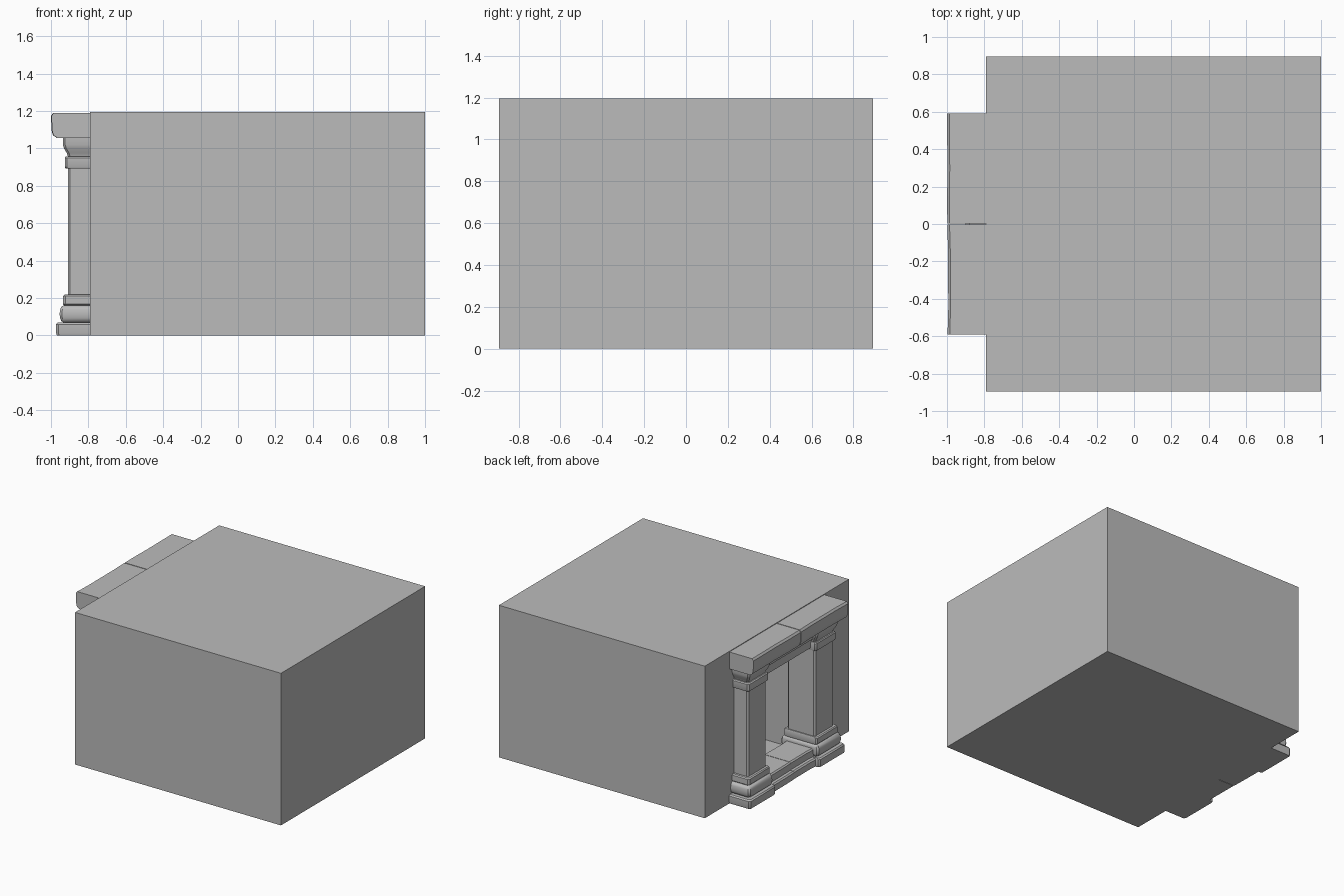
import bpy
import bmesh
import math
import random

random.seed(4)
WALL_X = -0.79   # outer face of the chamber, centre line of the doorway

cube = bpy.data.objects.get("Cube")
if cube:
    bpy.data.objects.remove(cube, do_unlink=True)

stone = bpy.data.materials.new("grey stone")
stone.use_nodes = True
stone.diffuse_color = (0.5, 0.5, 0.5, 1)
shader = next(n for n in stone.node_tree.nodes if n.type == "BSDF_PRINCIPLED")
shader.inputs["Base Color"].default_value = (0.5, 0.5, 0.5, 1)


def finish(bm, name, smooth=False):
    bmesh.ops.recalc_face_normals(bm, faces=bm.faces)
    mesh = bpy.data.meshes.new(name)
    bm.to_mesh(mesh)
    bm.free()
    mesh.materials.append(stone)
    obj = bpy.data.objects.new(name, mesh)
    bpy.context.collection.objects.link(obj)
    if smooth:
        bpy.ops.object.select_all(action="DESELECT")
        obj.select_set(True)
        bpy.context.view_layer.objects.active = obj
        bpy.ops.object.shade_smooth_by_angle(angle=math.radians(35))
    return obj


def box(name, x, y, z):
    bm = bmesh.new()
    bmesh.ops.create_cube(bm, size=1)
    for v in bm.verts:
        for i, (lo, hi) in enumerate((x, y, z)):
            v.co[i] = lo + (v.co[i] + 0.5) * (hi - lo)
    return finish(bm, name)


def loft(name, rings, smooth=False):
    """Join equal rings of points into a closed solid."""
    bm = bmesh.new()
    loops = [[bm.verts.new(p) for p in ring] for ring in rings]
    n = len(loops[0])
    for a, b in zip(loops, loops[1:]):
        for i in range(n):
            j = (i + 1) % n
            bm.faces.new((a[i], a[j], b[j], b[i]))
    bm.faces.new(loops[0])
    bm.faces.new(loops[-1])
    return finish(bm, name, smooth)


def chamfered(x0, x1, y0, y1, z, c=0.012):
    return [(x0 + c, y0, z), (x1 - c, y0, z), (x1, y0 + c, z), (x1, y1 - c, z),
            (x1 - c, y1, z), (x0 + c, y1, z), (x0, y1 - c, z), (x0, y0 + c, z)]


# Chamber with a recess behind the doorway
chamber = box("chamber", (WALL_X, 1), (-0.895, 0.895), (0, 1.195))
cutter = box("recess_cutter", (-0.9, 0.55), (-0.42, 0.42), (0.01, 0.96))
cutter.hide_render = True
cut = chamber.modifiers.new("recess", "BOOLEAN")
cut.operation = "DIFFERENCE"
cut.object = cutter
cut.solver = "EXACT"
bpy.context.view_layer.objects.active = chamber
bpy.ops.object.modifier_apply(modifier=cut.name)
bpy.data.objects.remove(cutter, do_unlink=True)

# Pillar outline: (outset from the shaft, height)
pillar_profile = [(0.058, 0), (0.062, 0.012), (0.062, 0.06), (0.054, 0.07), (0.035, 0.07)]
for k in range(7):
    a = math.pi * (k / 6 - 0.5)
    pillar_profile.append((0.024 + 0.02 * math.cos(a), 0.115 + 0.045 * math.sin(a)))
pillar_profile += [(0.018, 0.16), (0.025, 0.167), (0.025, 0.21), (0.018, 0.218), (0, 0.218),
                   (0, 0.893), (0.012, 0.893), (0.016, 0.9), (0.016, 0.95), (0.01, 0.958),
                   (0, 0.958), (0.005, 0.975), (0.02, 1.0), (0.026, 1.02), (0.026, 1.06)]

for side, name in ((1, "left_pillar"), (-1, "right_pillar")):
    rings = []
    for out, z in pillar_profile:
        y0, y1 = 0.30 - out * 0.5, 0.53 + out
        ring = chamfered(WALL_X - 0.12 - out, WALL_X + 0.12 + out, y0, y1, z)
        rings.append([(x, side * y, h) for x, y, h in ring])
    loft(name, rings, smooth=True)


def worn_beam(name, profile, y0, y1, wear, steps=4):
    """Sweep a half profile, mirrored over the wall line, along y with worn edges."""
    rings = []
    for k in range(steps + 1):
        y = y0 + (y1 - y0) * k / steps
        d = random.uniform(0, wear)
        front = [(WALL_X - r + d, y, z) for r, z in profile]
        back = [(WALL_X + r - d, y, z) for r, z in reversed(profile)]
        rings.append(front + back)
    loft(name, rings)


# Lintel of two worn blocks
lintel_profile = [(0.18, 1.057), (0.20, 1.07), (0.208, 1.10), (0.21, 1.175), (0.198, 1.19)]
worn_beam("left_lintel_block", lintel_profile, 0.003, 0.59, 0.008)
worn_beam("right_lintel_block", lintel_profile, -0.59, -0.003, 0.008)

# Header and moulding above the opening
box("header", (WALL_X - 0.09, WALL_X + 0.09), (-0.32, 0.32), (0.91, 1.07))
box("header_moulding", (WALL_X - 0.11, WALL_X + 0.11), (-0.32, 0.32), (0.985, 1.06))

# Stepped threshold of two worn blocks
sill_profile = [(0.15, 0), (0.155, 0.01), (0.155, 0.055), (0.145, 0.065),
                (0.125, 0.068), (0.125, 0.12), (0.115, 0.13)]
worn_beam("left_threshold_block", sill_profile, 0.002, 0.32, 0.01, 3)
worn_beam("right_threshold_block", sill_profile, -0.32, -0.002, 0.01, 3)
